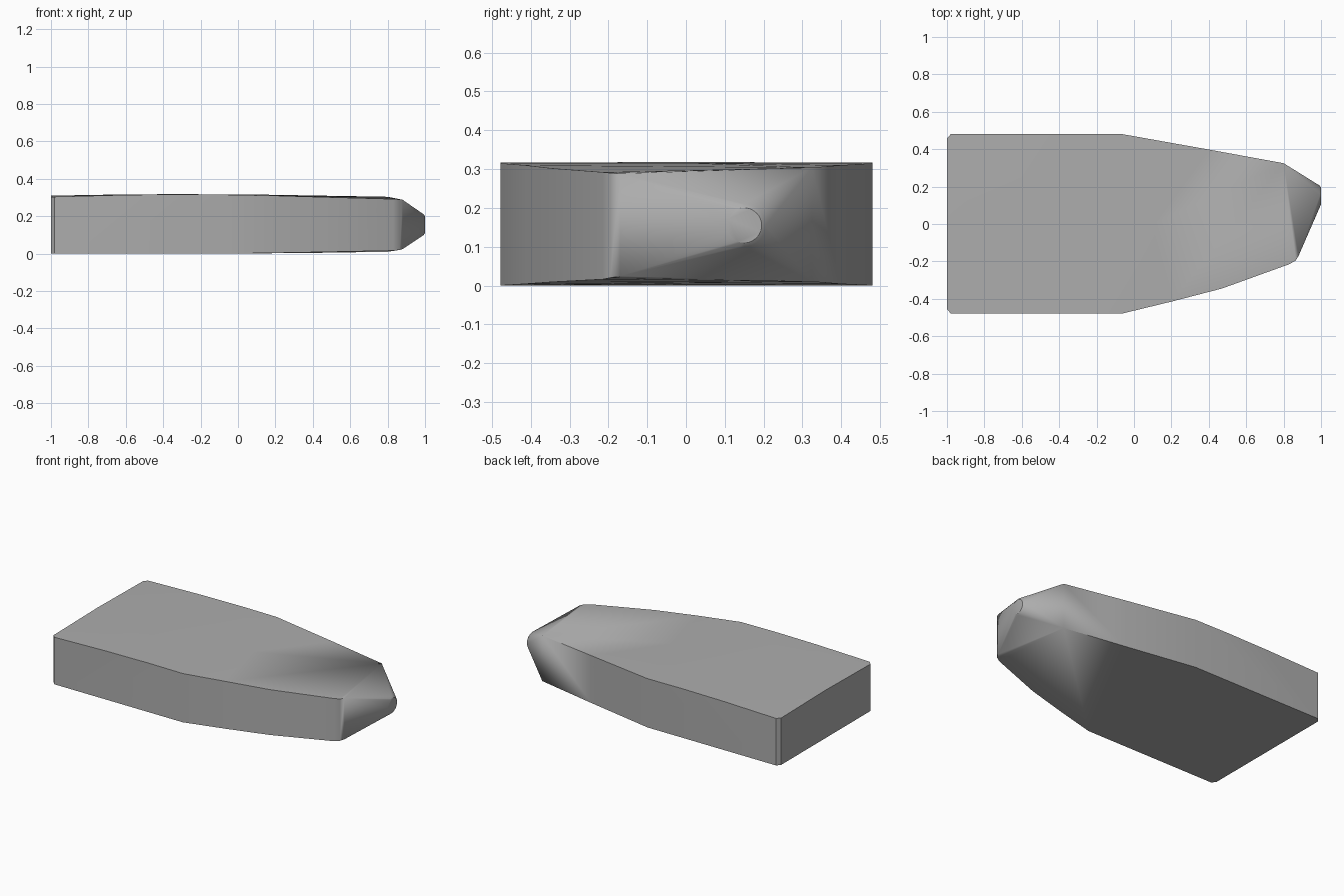
import bpy, bmesh, math

cube = bpy.data.objects.get("Cube")
if cube:
    bpy.data.objects.remove(cube, do_unlink=True)

grey = bpy.data.materials.new("plain grey")
grey.use_nodes = True
colour = (0.42, 0.42, 0.42, 1)
grey.diffuse_color = colour
grey.node_tree.nodes["Principled BSDF"].inputs["Base Color"].default_value = colour

# Plan outline stations: x, y, bottom z, top z
outline = [
    (-1, -0.455, 0, 0.303), (-0.98, -0.478, 0, 0.304),
    (-0.6, -0.478, 0, 0.314), (-0.3, -0.478, 0, 0.317), (-0.06, -0.478, 0, 0.315),
    (0.2, -0.415, 0.004, 0.31), (0.47, -0.345, 0.009, 0.302),
    (0.83, -0.215, 0.016, 0.292), (0.865, -0.195, 0.02, 0.29), (0.88, -0.17, 0.024, 0.288),
    (0.8, 0.325, 0.01, 0.304), (0.4, 0.398, 0.004, 0.31), (-0.06, 0.48, 0, 0.315),
    (-0.3, 0.48, 0, 0.317), (-0.6, 0.48, 0, 0.314),
    (-0.98, 0.48, 0, 0.304), (-1, 0.457, 0, 0.303),
]
# Gentle crown on the deck
crown = [(-1, 0, 0.31), (-0.6, 0, 0.317), (-0.3, 0, 0.318), (0.1, 0, 0.316)]
# Blunt round nose: x, radius
nose = [(0.98, 0.06), (0.993, 0.055), (1.0, 0.045)]

bm = bmesh.new()
for x, y, low, high in outline:
    bm.verts.new((x, y, low))
    bm.verts.new((x, y, high))
for point in crown:
    bm.verts.new(point)
for x, radius in nose:
    for i in range(32):
        a = math.tau * i / 32
        bm.verts.new((x, 0.15 + radius * math.cos(a), 0.155 + radius * math.sin(a)))

# Wrap all stations in one skin
result = bmesh.ops.convex_hull(bm, input=bm.verts[:])
loose = {g for g in result["geom_interior"] + result["geom_unused"]
         if isinstance(g, bmesh.types.BMVert)}
bmesh.ops.delete(bm, geom=list(loose), context='VERTS')
bmesh.ops.dissolve_limit(bm, angle_limit=math.radians(0.2),
                         verts=bm.verts[:], edges=bm.edges[:])
bmesh.ops.recalc_face_normals(bm, faces=bm.faces[:])

mesh = bpy.data.meshes.new("tapered_body")
bm.to_mesh(mesh)
bm.free()
mesh.materials.append(grey)
body = bpy.data.objects.new("tapered_body", mesh)
bpy.context.collection.objects.link(body)
bpy.ops.object.select_all(action='DESELECT')
body.select_set(True)
bpy.context.view_layer.objects.active = body
bpy.ops.object.shade_smooth_by_angle(angle=math.radians(30))
